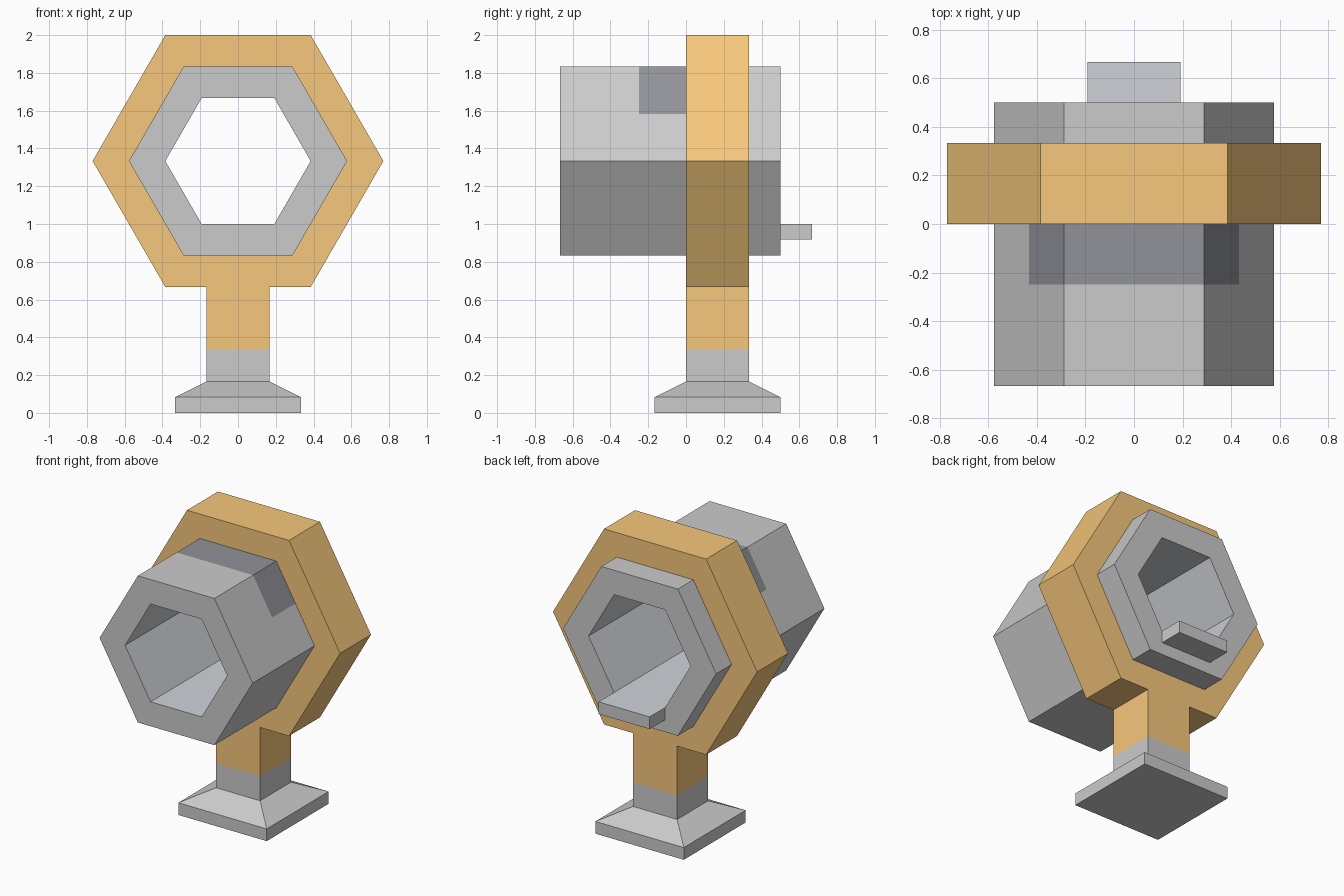
import bpy
import bmesh
from math import sin, cos, radians, sqrt
from mathutils import Vector

if "Cube" in bpy.data.objects:
    bpy.data.objects.remove(bpy.data.objects["Cube"])

CZ = 4 / 3      # height of the barrel axis
T = 1 / 3       # frame thickness and stem width


def material(name, rgb):
    m = bpy.data.materials.new(name)
    m.diffuse_color = (*rgb, 1)
    m.use_nodes = True
    m.node_tree.nodes["Principled BSDF"].inputs["Base Color"].default_value = m.diffuse_color
    return m


grey = material("light_grey", (0.8, 0.8, 0.8))
gold = material("gold", (0.93, 0.58, 0.20))
dark = material("dark_grey", (0.28, 0.29, 0.32))
lining = material("bore_grey", (0.63, 0.65, 0.69))


def loft(rings, closed=False):
    """Skin point rings with quads; join last ring to first, or cap both ends."""
    bm = bmesh.new()
    loops = [[bm.verts.new(p) for p in ring] for ring in rings]
    n = len(loops[0])
    pairs = list(zip(loops, loops[1:] + loops[:1]))
    for a, b in pairs if closed else pairs[:-1]:
        for i in range(n):
            j = (i + 1) % n
            bm.faces.new((a[i], a[j], b[j], b[i]))
    if not closed:
        bm.faces.new(loops[0])
        bm.faces.new(loops[-1])
    return bm


def finish(bm, name, mats, pick=None):
    """Turn a bmesh into an object; pick(centre, normal) gives the material slot."""
    bmesh.ops.recalc_face_normals(bm, faces=bm.faces[:])
    bm.normal_update()
    for f in bm.faces:
        f.material_index = pick(f.calc_center_median(), f.normal) if pick else 0
    me = bpy.data.meshes.new(name)
    bm.to_mesh(me)
    bm.free()
    for m in mats:
        me.materials.append(m)
    ob = bpy.data.objects.new(name, me)
    bpy.context.collection.objects.link(ob)
    return ob


def hexagon(apothem, y):
    """Flat-topped hexagon around the barrel axis."""
    r = apothem * 2 / sqrt(3)
    return [Vector((r * cos(radians(60 * i)), y, CZ + r * sin(radians(60 * i))))
            for i in range(6)]


def barrel_ring(apothem, y):
    """Hexagon with extra points halfway along both upper slanted sides."""
    h = hexagon(apothem, y)
    return [h[0], (h[0] + h[1]) / 2, h[1], h[2], (h[2] + h[3]) / 2, *h[3:]]


def frame_ring(apothem, y):
    """Hexagon with the stem's corners added on the bottom side."""
    h = hexagon(apothem, y)
    z = h[4].z
    return h[:5] + [Vector((-T / 2, y, z)), Vector((T / 2, y, z))] + h[5:]


def square(half, z):
    return [(sx * half, T / 2 + sy * half, z)
            for sx, sy in ((-1, -1), (1, -1), (1, 1), (-1, 1))]


# Open hexagonal barrel with a dark band and a tinted bore
def barrel_slot(c, n):
    to_axis = Vector((-c.x, 0, CZ - c.z))
    if abs(n.y) < 0.5 and n.dot(to_axis) > 0:
        return 2
    return 1 if -0.25 < c.y < 0 and c.z > CZ + 0.25 and abs(n.y) < 0.5 else 0


stations = [(0.5, -2 / 3), (0.5, -0.25), (0.5, 0), (0.5, 0.5), (T, 0.5), (T, -2 / 3)]
finish(loft([barrel_ring(a, y) for a, y in stations], closed=True),
       "barrel", [grey, dark, lining], barrel_slot)

# Gold frame around the barrel, with the stem drawn down from its bottom side
bm = loft([frame_ring(a, y) for a, y in
           ((2 / 3, 0), (2 / 3, T), (0.5, T), (0.5, 0))], closed=True)
bm.normal_update()
foot = min(bm.faces, key=lambda f: (round(f.calc_center_median().z, 4),
                                    abs(f.calc_center_median().x)))
new = bmesh.ops.extrude_face_region(bm, geom=[foot])["geom"]
bmesh.ops.translate(bm, vec=(0, 0, -T),
                    verts=[v for v in new if isinstance(v, bmesh.types.BMVert)])
if foot.is_valid:
    bmesh.ops.delete(bm, geom=[foot], context='FACES_ONLY')
finish(bm, "frame_and_stem", [gold])

# Square base plate with sloped shoulder and lower stem
finish(loft([square(h, z) for h, z in
             ((T, 0), (T, T / 4), (T / 2, T / 2), (T / 2, T))]),
       "base", [grey])

# Small ledge behind the barrel, level with the bore floor
w = T / sqrt(3)
finish(loft([[(-w, y, 0.917), (w, y, 0.917), (w, y, 1), (-w, y, 1)]
             for y in (0.5, 2 / 3)]),
       "rear_ledge", [grey, lining], lambda c, n: int(n.z > 0.5))
